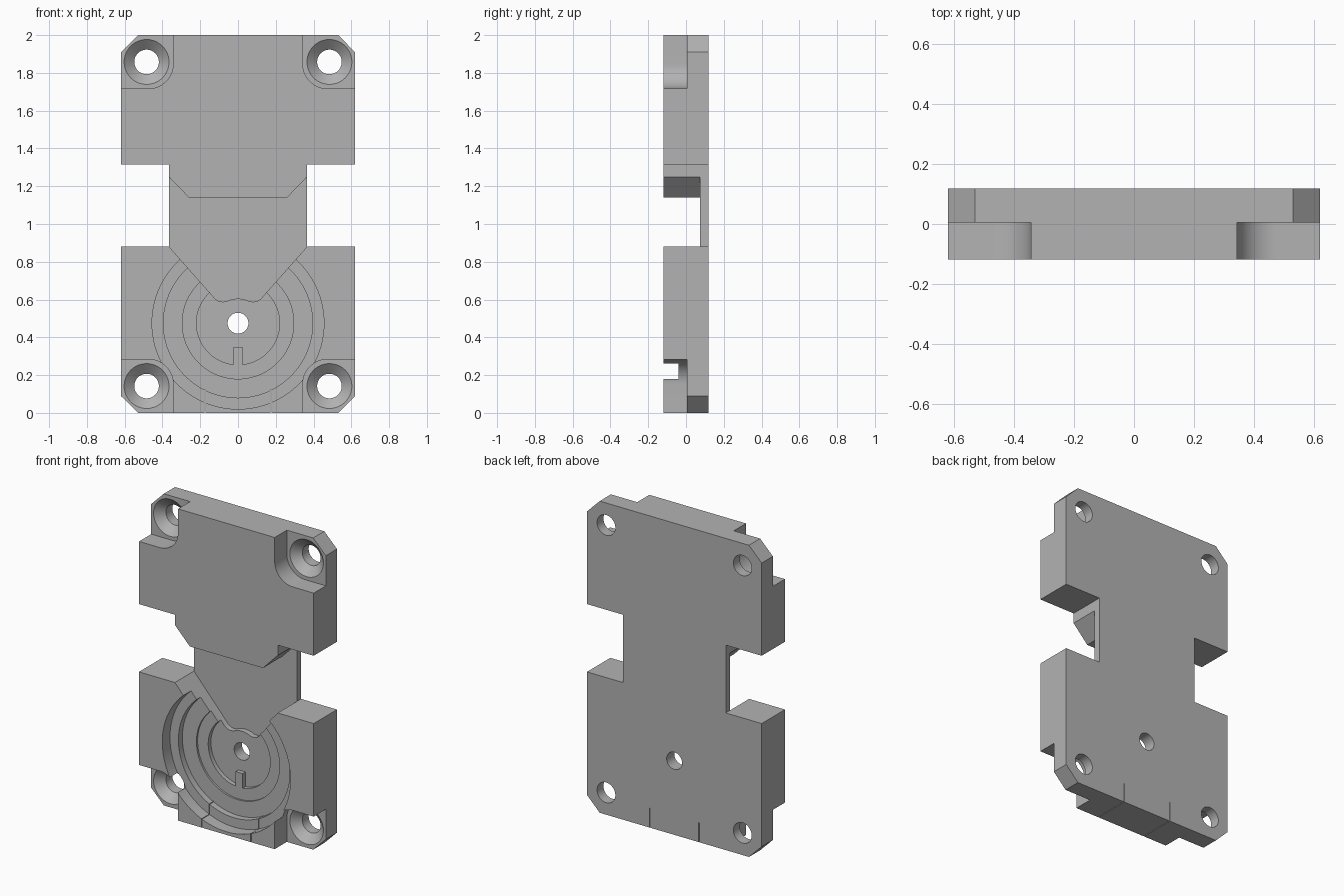
import bpy, bmesh, math
from mathutils import Vector

old = bpy.data.objects.get("Cube")
if old:
    bpy.data.objects.remove(old, do_unlink=True)

FRONT, BACK, OUT = -0.118, 0.118, 0.3
POCKET = 0.005                     # floor of the screw pockets
HUB_Z = 0.475

grey = bpy.data.materials.new("plain grey")
grey.use_nodes = True
grey.diffuse_color = (0.45, 0.45, 0.45, 1)
grey.node_tree.nodes["Principled BSDF"].inputs["Base Color"].default_value = grey.diffuse_color


def rings_to_object(name, rings):
    """Skin a list of equal-length closed rings and cap both ends."""
    bm = bmesh.new()
    loops = [[bm.verts.new(p) for p in ring] for ring in rings]
    n = len(loops[0])
    for a, b in zip(loops, loops[1:]):
        for i in range(n):
            j = (i + 1) % n
            bm.faces.new((a[i], a[j], b[j], b[i]))
    bm.faces.new(loops[0])
    bm.faces.new(loops[-1])
    bmesh.ops.recalc_face_normals(bm, faces=bm.faces)
    mesh = bpy.data.meshes.new(name)
    bm.to_mesh(mesh)
    bm.free()
    mesh.materials.append(grey)
    ob = bpy.data.objects.new(name, mesh)
    bpy.context.collection.objects.link(ob)
    return ob


def prism(name, outline, y0, y1):
    """Extrude an x-z outline along y."""
    return rings_to_object(name, [[(x, y, z) for x, z in outline] for y in (y0, y1)])


def turned(name, cx, cz, profile, n=96):
    """Turn (y, radius) steps about an axis along y."""
    def ring(y, r):
        return [(cx + r * math.cos(math.tau * i / n), y, cz + r * math.sin(math.tau * i / n))
                for i in range(n)]
    return rings_to_object(name, [ring(y, r) for y, r in profile])


def arc(cx, cz, r, a0, a1, n=16):
    return [(cx + r * math.cos(math.radians(a0 + (a1 - a0) * i / n)),
             cz + r * math.sin(math.radians(a0 + (a1 - a0) * i / n))) for i in range(n + 1)]


def box(x0, x1, z0, z1):
    return [(x0, z0), (x1, z0), (x1, z1), (x0, z1)]


# Main plate: chamfered outline with a narrow waist
half = [(0.53, 0), (0.62, 0.09), (0.62, 0.88), (0.365, 0.88),
        (0.365, 1.315), (0.62, 1.315), (0.62, 1.91), (0.53, 2)]
outline = half + [(-x, z) for x, z in reversed(half)]
body = prism("mount_plate", outline, FRONT, BACK)
cutters = []

# Waist recess, ending in a V with a rounded boss around the hub hole
tip = arc(0, HUB_Z, 0.13, 62, 118)
v_right = [(0.4, 1.285), (0.4, 0.918), (0.365, 0.88), (0.12, 0.603), (0.1, 0.59), (0.08, 0.588)]
v_left = [(-x, z) for x, z in reversed(v_right)]
recess = [(-0.26, 1.14), (0.26, 1.14)] + v_right + tip + v_left
cutters.append(prism("waist_cutter", recess, -OUT, 0.075))

# Stepped round recess and centre hole
for r, floor in ((0.455, -0.04), (0.395, 0.0), (0.295, 0.012), (0.22, 0.04), (0.055, OUT)):
    cutters.append(turned("hub_cutter", 0, HUB_Z, [(-OUT, r), (floor, r)]))

for sx in (-1, 1):
    for top in (False, True):
        def flip(p):
            return (sx * p[0], 2 - p[1] if top else p[1])
        # Rounded corner pocket
        pocket = [(0.343, -0.1), (0.8, -0.1), (0.8, 0.283)] + arc(0.473, 0.153, 0.13, 90, 180)
        cutters.append(prism("pocket_cutter", [flip(p) for p in pocket], -OUT, POCKET))
        # Countersunk screw hole
        cx, cz = flip((0.484, 0.142))
        cutters.append(turned("screw_cutter", cx, cz, [
            (POCKET - 0.01, 0.13), (POCKET + 0.048, 0.065), (OUT, 0.065)], 64))
    # Thin slit in the bottom edge
    x = sx * 0.175
    cutters.append(prism("slit_cutter", box(x - 0.002, x + 0.002, -0.1, 0.125), -OUT, OUT))

for c in cutters:
    c.hide_render = True
    mod = body.modifiers.new(c.name, 'BOOLEAN')
    mod.operation = 'DIFFERENCE'
    mod.solver = 'EXACT'
    mod.object = c

# Bake the cuts and drop the cutters
deps = bpy.context.evaluated_depsgraph_get()
baked = bpy.data.meshes.new_from_object(body.evaluated_get(deps))
body.modifiers.clear()
body.data = baked
for c in cutters:
    bpy.data.objects.remove(c, do_unlink=True)

# Locating key standing in the hub recess
key = prism("locating_key", box(-0.025, 0.025, 0.25, 0.35), 0.012, 0.05)

for ob in (body, key):
    bpy.ops.object.select_all(action='DESELECT')
    ob.select_set(True)
    bpy.context.view_layer.objects.active = ob
    bpy.ops.object.shade_smooth_by_angle(angle=math.radians(30))
